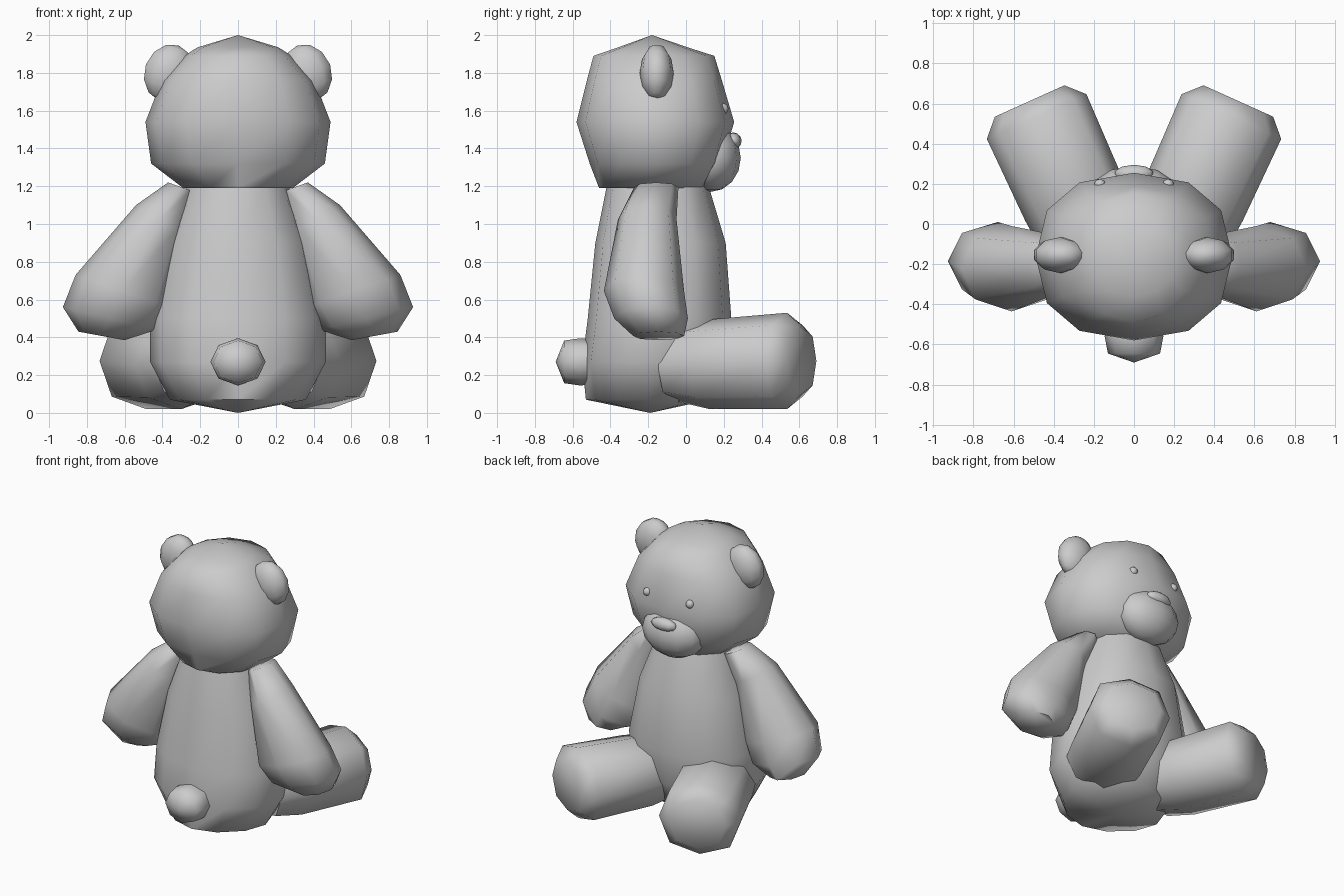
import bpy, bmesh, math
from mathutils import Vector

if "Cube" in bpy.data.objects:
    bpy.data.objects.remove(bpy.data.objects["Cube"])

X, Y, Z = Vector((1, 0, 0)), Vector((0, 1, 0)), Vector((0, 0, 1))


def finish(name, bm, angle):
    bmesh.ops.recalc_face_normals(bm, faces=bm.faces)
    me = bpy.data.meshes.new(name)
    bm.to_mesh(me)
    bm.free()
    ob = bpy.data.objects.new(name, me)
    bpy.context.collection.objects.link(ob)
    bpy.ops.object.select_all(action='DESELECT')
    ob.select_set(True)
    bpy.context.view_layer.objects.active = ob
    bpy.ops.object.shade_smooth_by_angle(angle=math.radians(angle))
    return ob


def power(v, e):
    return math.copysign(abs(v) ** (2 / e), v) if abs(v) > 1e-6 else 0.0


def loft(name, rings, n, start=None, end=None, side=1):
    """Skin rings (centre, axis u, axis v, roundness exponent); optional tip points."""
    bm = bmesh.new()
    rows = []
    for c, u, v, e in rings:
        row = []
        for i in range(n):
            t = 2 * math.pi * i / n
            p = Vector(c) + u * power(math.cos(t), e) + v * power(math.sin(t), e)
            row.append(bm.verts.new((p.x * side, p.y, p.z)))
        rows.append(row)
    for r, s in zip(rows, rows[1:]):
        for i in range(n):
            j = (i + 1) % n
            bm.faces.new((r[i], r[j], s[j], s[i]))
    for row, tip in ((rows[0], start), (rows[-1], end)):
        if tip is None:
            bm.faces.new(row)
        else:
            t = bm.verts.new((tip[0] * side, tip[1], tip[2]))
            for i in range(n):
                bm.faces.new((row[i], row[(i + 1) % n], t))
    return finish(name, bm, 65)


def upright(profile):
    """Profile rows (z, half width, back y, front y, exponent) to rings."""
    return [((0, (b + f) / 2, z), X * w, Y * (f - b) / 2, e) for z, w, b, f, e in profile]


def ball(name, loc, size, seg=10, rings=6, tilt=0):
    bm = bmesh.new()
    bmesh.ops.create_uvsphere(bm, u_segments=seg, v_segments=rings, radius=1)
    c, s = math.cos(tilt), math.sin(tilt)
    for v in bm.verts:
        x, y, z = (v.co[i] * size[i] for i in range(3))
        v.co = Vector((x * c + z * s, y, z * c - x * s)) + Vector(loc)
    return finish(name, bm, 65)


# Body and head
loft("body", upright([(0.07, 0.36, -0.53, 0.13, 1.8), (0.27, 0.465, -0.55, 0.22, 2.25),
                      (0.50, 0.465, -0.52, 0.24, 2.25), (0.90, 0.38, -0.48, 0.21, 2.25),
                      (1.20, 0.27, -0.42, 0.12, 2.2)]), 12, start=(0, -0.19, 0.0))
loft("head", upright([(1.19, 0.29, -0.46, 0.12, 2), (1.32, 0.46, -0.51, 0.19, 2.2),
                      (1.54, 0.49, -0.58, 0.255, 2.35), (1.76, 0.405, -0.525, 0.19, 2.3),
                      (1.89, 0.285, -0.49, 0.15, 2.1), (1.935, 0.215, -0.36, 0.01, 2)]),
     12, end=(0, -0.18, 2.0))

# Face
ball("muzzle", (0, 0.13, 1.35), (0.235, 0.16, 0.18), 12, 8)
ball("nose", (0, 0.25, 1.44), (0.10, 0.045, 0.045))

# Tail
loft("tail", [((0, -0.50, 0.27), X * 0.14, Z * 0.12, 2), ((0, -0.56, 0.27), X * 0.146, Z * 0.125, 2),
              ((0, -0.645, 0.27), X * 0.13, Z * 0.113, 2)], 8, end=(0, -0.69, 0.27))

# Arm sections: outer x, z; inner x, z; back y; front y
arm = [(0.37, 1.22, 0.23, 1.17, -0.275, -0.04), (0.54, 1.10, 0.29, 0.95, -0.36, -0.05),
       (0.86, 0.73, 0.36, 0.56, -0.435, -0.01), (0.927, 0.56, 0.43, 0.44, -0.38, 0.01),
       (0.845, 0.43, 0.60, 0.385, -0.28, -0.01)]
arm_rings = [(((a + c) / 2, (f + k) / 2, (b + d) / 2), Vector(((a - c) / 2, 0, (b - d) / 2)),
              Y * (f - k) / 2, 2.1) for a, b, c, d, k, f in arm]

# Leg sections: distance from sole rim, half width, bottom z, top z
leg_d = Vector((0.41, 0.91, 0)).normalized()
leg_u = Vector((leg_d.y, -leg_d.x, 0))
leg_rings = [(Vector((0.485, 0.535, (lo + hi) / 2)) + leg_d * t, leg_u * w, Z * (hi - lo) / 2, 2.3)
             for t, w, lo, hi in [(-0.64, 0.25, 0.06, 0.46), (-0.45, 0.265, 0.02, 0.495),
                                  (0, 0.272, 0.02, 0.53), (0.085, 0.19, 0.10, 0.45)]]

# Limbs, ears and eyes on both sides
for side, tag in ((-1, "left"), (1, "right")):
    loft(tag + "_arm", arm_rings, 8, side=side)
    loft(tag + "_leg", leg_rings, 8, side=side)
    ball(tag + "_ear", (0.367 * side, -0.155, 1.80), (0.135, 0.09, 0.155), 10, 6, -0.35 * side)
    ball(tag + "_eye", (0.17 * side, 0.195, 1.61), (0.03, 0.03, 0.03), 8, 6)
